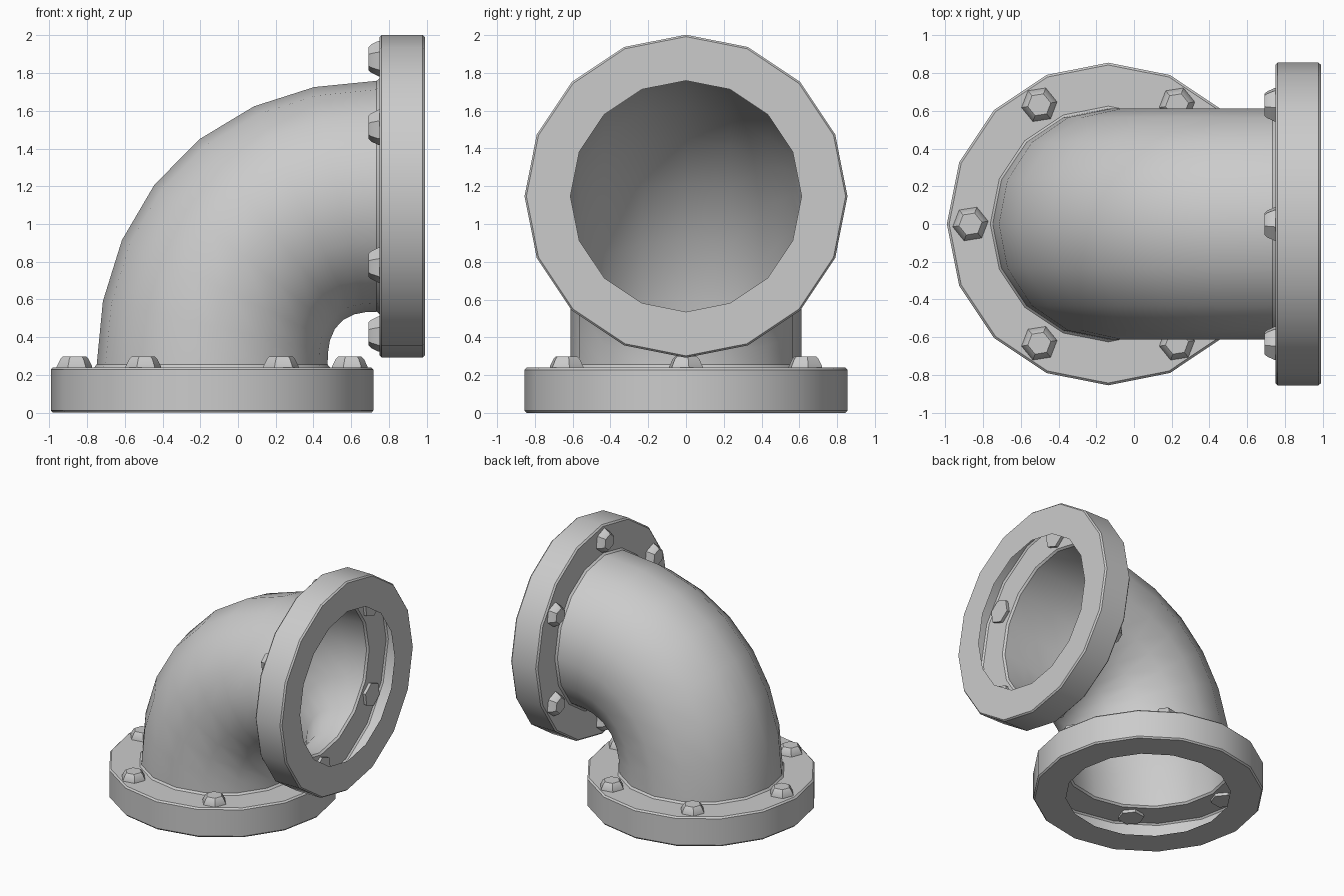
import bpy, bmesh
from math import sin, cos, pi, radians
from mathutils import Vector

if "Cube" in bpy.data.objects:
    bpy.data.objects.remove(bpy.data.objects["Cube"])

CX, CZ = 0.735, 0.255          # bend centre
A, B = 0.872, 0.892            # bend radii along x and z
Y = Vector((0, 1, 0))


def frame(t):
    """Centre, outward direction and axial direction of the pipe at bend angle t."""
    bulge = 1 + 0.028 * sin(2 * t) ** 2
    p = Vector((CX - A * bulge * cos(t), 0, CZ + B * bulge * sin(t)))
    return p, Vector((-cos(t), 0, sin(t))), Vector((sin(t), 0, cos(t)))


def ring(bm, centre, u, v, r, n, turn=0.0):
    return [bm.verts.new(centre + u * r * cos(turn + 2 * pi * i / n)
                         + v * r * sin(turn + 2 * pi * i / n)) for i in range(n)]


def skin(bm, rings):
    for a, b in zip(rings, rings[1:]):
        n = len(a)
        for i in range(n):
            bm.faces.new((a[i], a[(i + 1) % n], b[(i + 1) % n], b[i]))


def finish(bm, name, angle):
    bmesh.ops.recalc_face_normals(bm, faces=bm.faces)
    me = bpy.data.meshes.new(name)
    bm.to_mesh(me)
    bm.free()
    ob = bpy.data.objects.new(name, me)
    bpy.context.collection.objects.link(ob)
    bpy.ops.object.select_all(action='DESELECT')
    ob.select_set(True)
    bpy.context.view_layer.objects.active = ob
    bpy.ops.object.shade_smooth_by_angle(angle=radians(angle))
    return ob


# two ends: centre, outward radial direction, direction away from the pipe
p0, u0, _ = frame(0)
p1, u1, _ = frame(pi / 2)
ends = [("bottom", p0, u0, Vector((0, 0, -1))), ("side", p1, u1, Vector((1, 0, 0)))]

# elbow pipe with hollow flanges as one continuous skin
flange = [(0.625, 0.015), (0.843, 0.015), (0.855, 0.027),
          (0.855, 0.243), (0.845, 0.255), (0.612, 0.255)]
bm = bmesh.new()
lower = [ring(bm, p0 + ends[0][3] * d, u0, Y, r, 16) for r, d in reversed(flange)]
bend = []
for i in range(8):
    p, u, _ = frame(pi / 2 * i / 7)
    bend.append(ring(bm, p, u, Y, 0.612, 16))
upper = [ring(bm, p1 + ends[1][3] * d, u1, Y, r, 16) for r, d in flange]
skin(bm, lower + bend + upper)
finish(bm, "elbow_pipe_with_flanges", 32)

# six hexagonal bolts on each flange
bolt = [(0.097, 0.04), (0.095, 0.01), (0.075, -0.03), (0.062, -0.043)]
for name, p, u, out in ends:
    bm = bmesh.new()
    for k in range(6):
        a = k * pi / 3
        c = p + (u * cos(a) + Y * sin(a)) * 0.73
        rings = [ring(bm, c + out * d, u, Y, r, 6, radians(-9)) for r, d in bolt]
        skin(bm, rings)
        bm.faces.new(rings[0])
        bm.faces.new(rings[-1])
    finish(bm, name + "_flange_bolts", 32)
